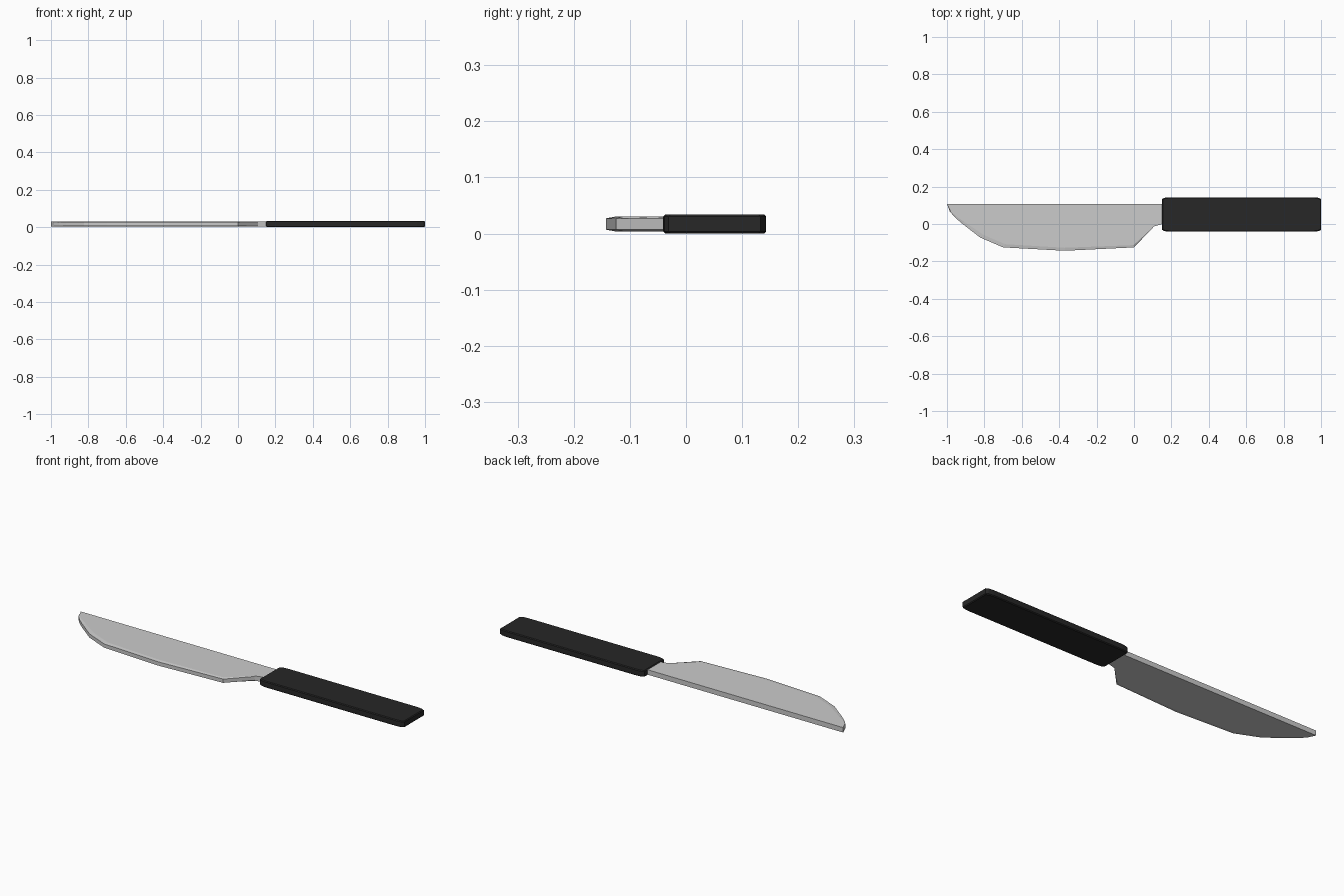
import bpy, bmesh

if "Cube" in bpy.data.objects:
    bpy.data.objects.remove(bpy.data.objects["Cube"])


def loft(name, rings, color=None):
    """Stack closed (points, z) rings into a capped flat-shaded solid."""
    bm = bmesh.new()
    loops = [[bm.verts.new((x, y, z)) for x, y in pts] for pts, z in rings]
    n = len(loops[0])
    for a, b in zip(loops, loops[1:]):
        for i in range(n):
            j = (i + 1) % n
            bm.faces.new((a[i], a[j], b[j], b[i]))
    bm.faces.new(loops[0][::-1])
    bm.faces.new(loops[-1])
    bmesh.ops.recalc_face_normals(bm, faces=bm.faces)
    me = bpy.data.meshes.new(name)
    bm.to_mesh(me)
    bm.free()
    ob = bpy.data.objects.new(name, me)
    bpy.context.collection.objects.link(ob)
    if color:
        mat = bpy.data.materials.new(name + "_material")
        mat.diffuse_color = color
        mat.use_nodes = True
        mat.node_tree.nodes["Principled BSDF"].inputs["Base Color"].default_value = mat.diffuse_color
        me.materials.append(mat)
    return ob


# Blade: straight spine, curved belly, slightly thinned cutting edge
spine = [(0.16, 0.108), (-1.0, 0.108)]
belly = [(-0.985, 0.067), (-0.957, 0.035), (-0.92, 0.003), (-0.823, -0.072),
         (-0.70, -0.125), (-0.37, -0.143), (0.0, -0.125)]
neck = [(0.107, -0.013), (0.16, 0.002)]
inset = [(0.004, 0.001), (0.008, 0.004), (0.014, 0.008), (0.018, 0.014),
         (0.012, 0.017), (0.0, 0.016), (-0.002, 0.012)]
rim = spine + belly + neck
face = spine + [(x + dx, y + dy) for (x, y), (dx, dy) in zip(belly, inset)] + neck
loft("blade", [(face, 0.004), (rim, 0.007), (rim, 0.027), (face, 0.030)])


# Handle: flat dark slab with clipped corners and softened edges
def slab(inset):
    cx, cy, hx, hy = 0.575, 0.051, 0.425 - inset, 0.092 - inset
    q = [(hx, hy - 0.01), (hx - 0.012, hy - 0.003), (hx - 0.04, hy)]
    pts = q + [(-x, y) for x, y in q[::-1]]
    pts += [(-x, -y) for x, y in pts]
    return [(cx + x, cy + y) for x, y in pts]


loft("handle", [(slab(0.004), 0.0), (slab(0), 0.004),
                (slab(0), 0.030), (slab(0.004), 0.034)],
     (0.02, 0.02, 0.02, 1))
